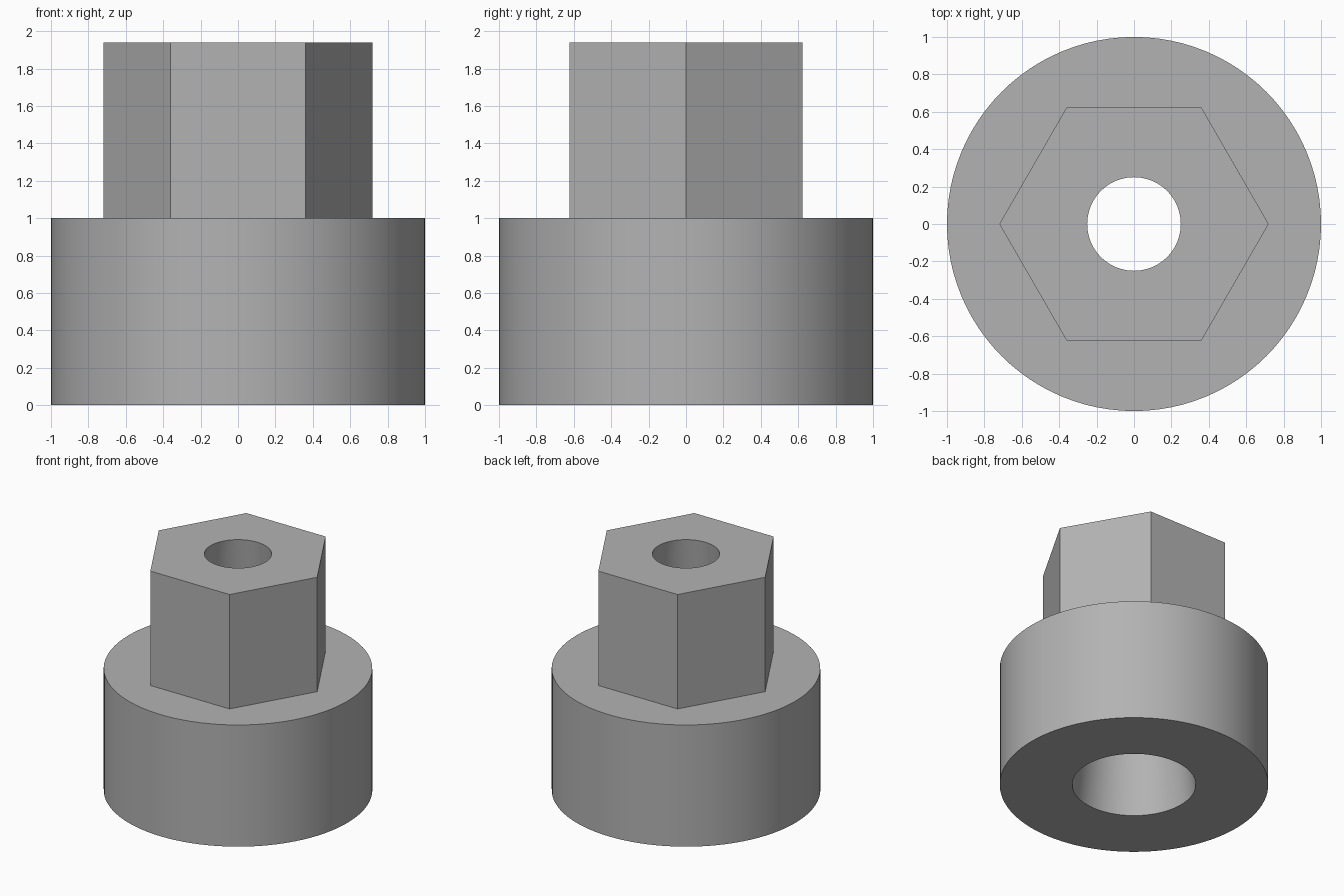
import bpy, bmesh, math

cube = bpy.data.objects.get("Cube")
if cube:
    bpy.data.objects.remove(cube, do_unlink=True)

SIDES = 96          # segments of the round surfaces
BASE_TOP, TOP = 1.0, 1.94
BORE_BOTTOM, BORE_TOP = 0.46, 0.25

grey = bpy.data.materials.new("plain_grey")
grey.use_nodes = True
colour = (0.45, 0.45, 0.45, 1)
grey.diffuse_color = colour
grey.node_tree.nodes["Principled BSDF"].inputs["Base Color"].default_value = colour


def ring(bm, radius, z, sides=SIDES):
    """Closed loop of edges around the z axis."""
    verts = [bm.verts.new((radius * math.cos(a), radius * math.sin(a), z))
             for a in (math.tau * i / sides for i in range(sides))]
    return [bm.edges.new((v, verts[i - 1])) for i, v in enumerate(verts)]


def bridge(bm, a, b):
    bmesh.ops.bridge_loops(bm, edges=a + b)


def cap(bm, outer, inner):
    """Flat ring-shaped face between two loops of any size."""
    bmesh.ops.triangle_fill(bm, use_beauty=True, edges=outer + inner)


bm = bmesh.new()
# Round base
foot = ring(bm, 1.0, 0)
shoulder = ring(bm, 1.0, BASE_TOP)
bridge(bm, foot, shoulder)
# Hexagonal head
hex_low = ring(bm, 0.72, BASE_TOP, 6)
hex_high = ring(bm, 0.72, TOP, 6)
bridge(bm, hex_low, hex_high)
# Tapered through hole
bore_low = ring(bm, BORE_BOTTOM, 0)
bore_high = ring(bm, BORE_TOP, TOP)
bridge(bm, bore_low, bore_high)
# Flat underside, shoulder and top
cap(bm, foot, bore_low)
cap(bm, shoulder, hex_low)
cap(bm, hex_high, bore_high)
bmesh.ops.recalc_face_normals(bm, faces=bm.faces)

mesh = bpy.data.meshes.new("hex_head_bushing")
bm.to_mesh(mesh)
bm.free()
mesh.materials.append(grey)
bushing = bpy.data.objects.new("hex_head_bushing", mesh)
bpy.context.collection.objects.link(bushing)

# Smooth round walls, crisp rims
bpy.ops.object.select_all(action="DESELECT")
bushing.select_set(True)
bpy.context.view_layer.objects.active = bushing
bpy.ops.object.shade_smooth_by_angle(angle=math.radians(30))
